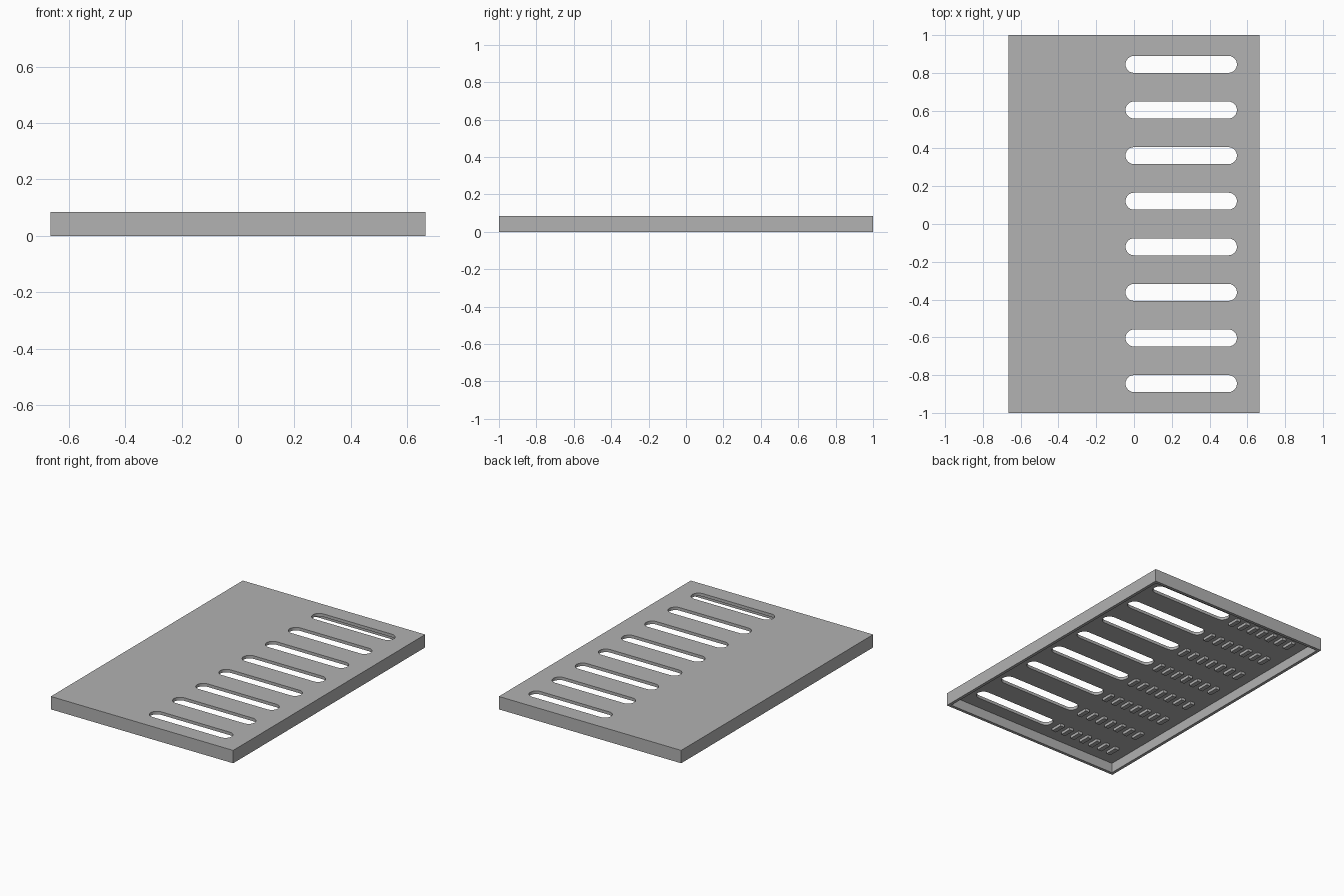
import bpy, bmesh
from math import cos, sin, pi
from mathutils import Matrix, Vector

if "Cube" in bpy.data.objects:
    bpy.data.objects.remove(bpy.data.objects["Cube"], do_unlink=True)

HALF_X, HALF_Y, HEIGHT, WALL = 0.665, 1.0, 0.085, 0.02
ROWS = [0.2414 * (i - 3.5) for i in range(8)]
SLOT_X0, SLOT_X1, SLOT_R = 0.0, 0.5, 0.045

grey = bpy.data.materials.new("plain grey")
grey.use_nodes = True
colour = (0.445, 0.445, 0.445, 1)
grey.diffuse_color = colour
grey.node_tree.nodes["Principled BSDF"].inputs["Base Color"].default_value = colour


def add_object(name, bm):
    bmesh.ops.recalc_face_normals(bm, faces=bm.faces)
    mesh = bpy.data.meshes.new(name)
    bm.to_mesh(mesh)
    bm.free()
    mesh.materials.append(grey)
    obj = bpy.data.objects.new(name, mesh)
    bpy.context.collection.objects.link(obj)
    return obj


def add_box(bm, low, high):
    low, high = Vector(low), Vector(high)
    bmesh.ops.create_cube(bm, size=1, matrix=Matrix.Translation((low + high) / 2)
                          @ Matrix.Diagonal((high - low).to_4d()))


def add_slot(bm, y, steps=12):
    # Round-ended prism running through the plate
    ring = []
    for cx, start in ((SLOT_X1, -pi / 2), (SLOT_X0, pi / 2)):
        for i in range(steps + 1):
            a = start + pi * i / steps
            ring.append(bm.verts.new((cx + SLOT_R * cos(a), y + SLOT_R * sin(a), -0.1)))
    face = bm.faces.new(ring)
    grown = bmesh.ops.extrude_face_region(bm, geom=[face])["geom"]
    bmesh.ops.translate(bm, vec=(0, 0, 0.3),
                        verts=[v for v in grown if isinstance(v, bmesh.types.BMVert)])


# Solid slab
bm = bmesh.new()
add_box(bm, (-HALF_X, -HALF_Y, 0), (HALF_X, HALF_Y, HEIGHT))
tray = add_object("slotted_tray", bm)

# Hollow underside
bm = bmesh.new()
add_box(bm, (WALL - HALF_X, WALL - HALF_Y, -0.1),
        (HALF_X - WALL, HALF_Y - WALL, HEIGHT - WALL))
cavity = add_object("cavity_cutter", bm)

# Row of slots
bm = bmesh.new()
for y in ROWS:
    add_slot(bm, y)
slots = add_object("slot_cutter", bm)

for cutter in (cavity, slots):
    cutter.hide_render = True
    mod = tray.modifiers.new(cutter.name, "BOOLEAN")
    mod.operation = "DIFFERENCE"
    mod.solver = "EXACT"
    mod.object = cutter

# Bake the cuts and drop the cutters
bpy.context.view_layer.update()
baked = bpy.data.meshes.new_from_object(
    tray.evaluated_get(bpy.context.evaluated_depsgraph_get()))
tray.modifiers.clear()
tray.data = baked
for cutter in (cavity, slots):
    bpy.data.objects.remove(cutter, do_unlink=True)

# Small ribs under the plate, seven beside each slot
bm = bmesh.new()
for y in ROWS:
    for i in range(7):
        x = -0.1 - 0.073 * i
        add_box(bm, (x - 0.015, y - 0.04, HEIGHT - WALL - 0.018),
                (x + 0.015, y + 0.04, HEIGHT - WALL + 0.005))
add_object("underside_ribs", bm)

# Smooth slot ends, sharp edges elsewhere
bpy.ops.object.select_all(action="DESELECT")
tray.select_set(True)
bpy.context.view_layer.objects.active = tray
bpy.ops.object.shade_smooth_by_angle(angle=pi / 6)
